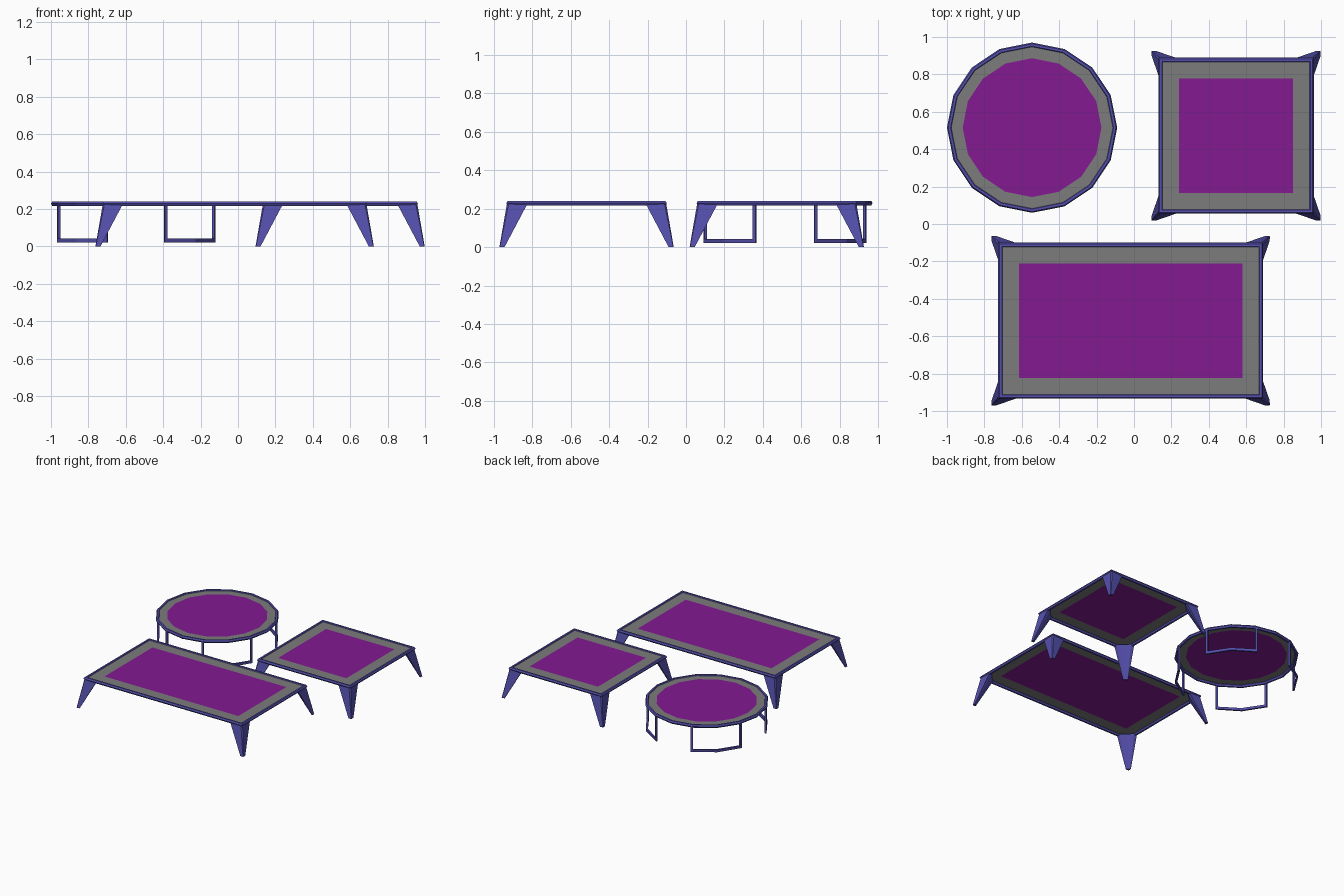
import bpy, bmesh
from math import sin, cos, pi, radians

if "Cube" in bpy.data.objects:
    bpy.data.objects.remove(bpy.data.objects["Cube"])


def material(name, rgb):
    m = bpy.data.materials.new(name)
    m.diffuse_color = (*rgb, 1)
    m.use_nodes = True
    m.node_tree.nodes["Principled BSDF"].inputs["Base Color"].default_value = m.diffuse_color
    return m


BLUE = material("blue_metal", (0.09, 0.08, 0.42))
PURPLE = material("purple_mat", (0.23, 0.01, 0.29))
GREY = material("grey_pad", (0.2, 0.2, 0.2))

TOP_Z, MAT_Z, TUBE = 0.2285, 0.234, 0.013


def finish(bm, name, mat, recalc=True):
    if recalc:
        bmesh.ops.recalc_face_normals(bm, faces=bm.faces)
    me = bpy.data.meshes.new(name)
    bm.to_mesh(me)
    bm.free()
    me.materials.append(mat)
    ob = bpy.data.objects.new(name, me)
    bpy.context.collection.objects.link(ob)
    return ob


def loft(name, sections, mat, closed=False):
    """Join successive cross-sections; cap the ends unless closed."""
    bm = bmesh.new()
    rings = [[bm.verts.new(p) for p in s] for s in sections]
    n = len(rings[0])
    pairs = list(zip(rings, rings[1:]))
    if closed:
        pairs.append((rings[-1], rings[0]))
    else:
        bm.faces.new(rings[0])
        bm.faces.new(rings[-1])
    for a, b in pairs:
        for i in range(n):
            j = (i + 1) % n
            bm.faces.new((a[i], a[j], b[j], b[i]))
    return finish(bm, name, mat)


def rect_outline(cx, cy, hx, hy):
    return lambda d: [(cx + sx * (hx + d), cy + sy * (hy + d))
                      for sx, sy in ((1, 1), (-1, 1), (-1, -1), (1, -1))]


def round_outline(cx, cy, r, n=16):
    return lambda d: [(cx + (r + d) * cos(2 * pi * i / n), cy + (r + d) * sin(2 * pi * i / n))
                      for i in range(n)]


def deck(name, outline, mat_width):
    """Hexagonal tube frame, flat pad border and jumping mat."""
    tube = [(TUBE * cos(k * pi / 3), TOP_Z + TUBE * 0.88 / 0.866 * sin(k * pi / 3)) for k in range(6)]
    loops = [[(x, y, z) for x, y in outline(d - TUBE)] for d, z in tube]
    loft(name + "_frame", list(zip(*loops)), BLUE, closed=True)
    outer, inner = outline(-TUBE * 1.5), outline(-mat_width)
    bm = bmesh.new()
    a = [bm.verts.new((x, y, MAT_Z)) for x, y in outer]
    b = [bm.verts.new((x, y, MAT_Z)) for x, y in inner]
    for i in range(len(a)):
        j = (i + 1) % len(a)
        bm.faces.new((a[i], a[j], b[j], b[i]))
    finish(bm, name + "_pad", GREY, recalc=False)
    bm = bmesh.new()
    bm.faces.new([bm.verts.new((x, y, MAT_Z)) for x, y in inner])
    finish(bm, name + "_mat", PURPLE, recalc=False)


# Tapered corner leg section, measured inward from the corner
LEG = [(0.003, 0.012), (0.012, 0.003), (0.11, 0.006), (0.105, 0.03),
       (0.065, 0.065), (0.03, 0.105), (0.006, 0.11)]


def corner_legs(name, cx, cy, hx, hy):
    for i, (sx, sy) in enumerate(((1, 1), (-1, 1), (-1, -1), (1, -1))):
        def ring(out, s, z):
            return [(cx + sx * (hx + out - u * s), cy + sy * (hy + out - v * s), z) for u, v in LEG]
        loft(f"{name}_leg_{i + 1}", [ring(0, 1, 0.226), ring(0.037, 0.25, 0)], BLUE)


# Square and rectangular trampolines
for name, cx, cy, hx, hy in (("square", 0.546, 0.472, 0.416, 0.417),
                             ("rectangular", -0.018, -0.517, 0.708, 0.417)):
    deck(name, rect_outline(cx, cy, hx, hy), 0.111)
    corner_legs(name, cx, cy, hx, hy)

# Round trampoline with four bent U-shaped legs
RX, RY, R = -0.545, 0.515, 0.455
deck("round", round_outline(RX, RY, R), 0.084)
outer = [(20, 0.226), (20, 0.022), (45, 0.022), (70, 0.022), (70, 0.226)]
inner = [(22, 0.226), (22, 0.042), (45, 0.042), (68, 0.042), (68, 0.226)]
for q in range(4):
    def at(p, r):
        t = radians(p[0] + 90 * q)
        return (RX + r * cos(t), RY + r * sin(t), p[1])
    loft(f"round_leg_{q + 1}",
         [[at(o, 0.451), at(o, 0.437), at(n, 0.437), at(n, 0.451)] for o, n in zip(outer, inner)], BLUE)
